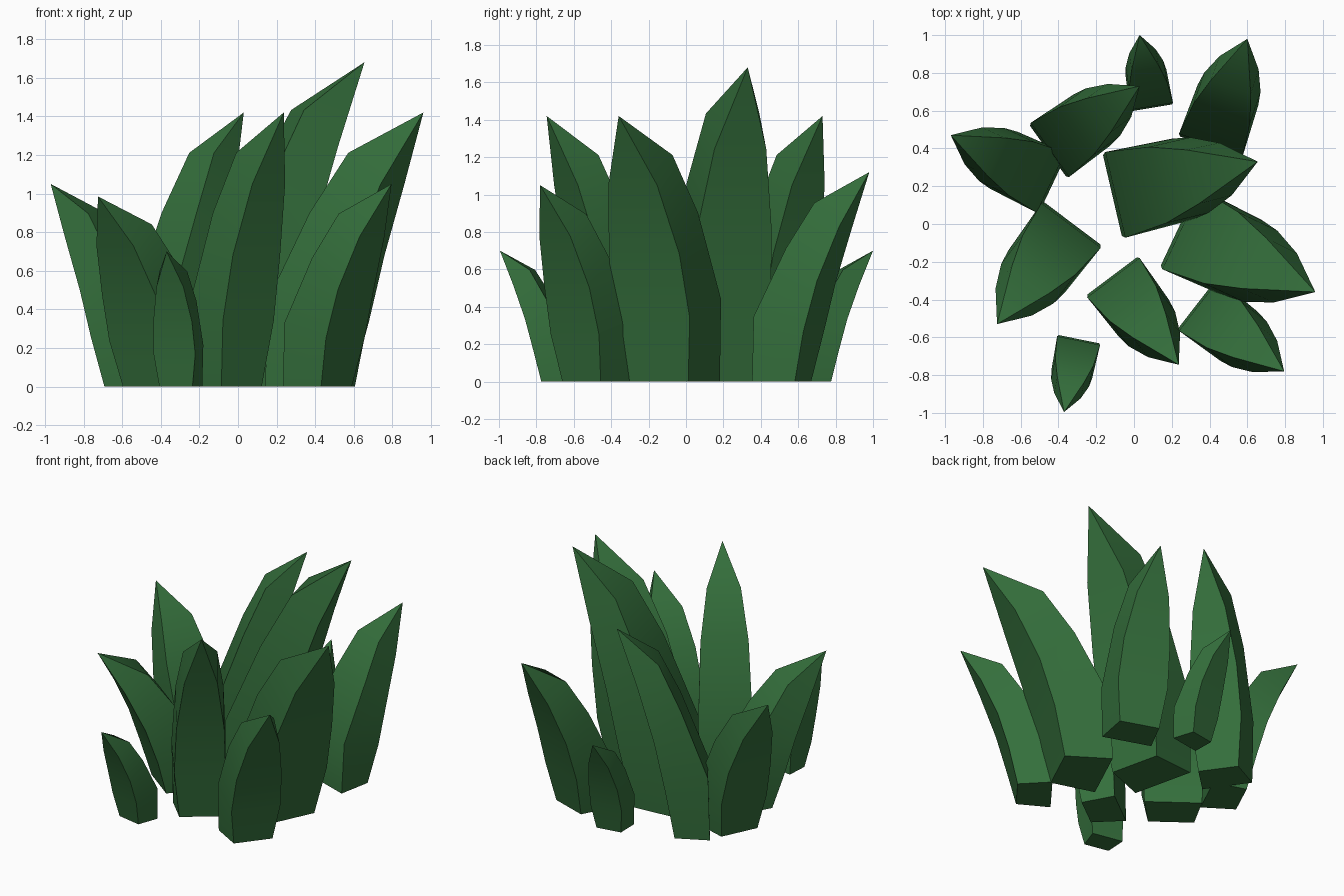
import bpy, bmesh, math

if "Cube" in bpy.data.objects:
    bpy.data.objects.remove(bpy.data.objects["Cube"])

leaf_green = bpy.data.materials.new("leaf green")
leaf_green.diffuse_color = (0.035, 0.16, 0.045, 1)
leaf_green.use_nodes = True
leaf_green.node_tree.nodes["Principled BSDF"].inputs["Base Color"].default_value = leaf_green.diffuse_color

# Unit blade: (inner reach, inner height, inner half width, outer reach, outer height, outer half width)
RINGS = [(0.00, 0.00, 0.277, 0.38, 0.000, 0.222),
         (0.02, 0.31, 0.295, 0.48, 0.240, 0.280),
         (0.31, 0.635, 0.262, 0.60, 0.480, 0.260),
         (0.55, 0.853, 0.186, 0.78, 0.740, 0.180)]


def blade(name, tip, height, angle, reach):
    """One four-sided leaf that curves outward to a point."""
    a = math.radians(angle)
    c, s = math.cos(a), math.sin(a)

    bm = bmesh.new()

    def vert(u, v, z):
        u, v = (u - 1) * reach, v * reach
        return bm.verts.new((tip[0] + u * c - v * s, tip[1] + u * s + v * c, z * height))

    rings = [[vert(iu, iw, iz), vert(iu, -iw, iz), vert(ou, -ow, oz), vert(ou, ow, oz)]
             for iu, iz, iw, ou, oz, ow in RINGS]
    point = vert(1, 0, 1)
    bm.faces.new(rings[0])
    for lo, hi in zip(rings, rings[1:]):
        for i in range(4):
            j = (i + 1) % 4
            bm.faces.new((lo[i], lo[j], hi[j], hi[i]))
    for i in range(4):
        bm.faces.new((rings[-1][i], rings[-1][(i + 1) % 4], point))
    bmesh.ops.recalc_face_normals(bm, faces=bm.faces)
    mesh = bpy.data.meshes.new(name)
    bm.to_mesh(mesh)
    bm.free()
    mesh.materials.append(leaf_green)
    ob = bpy.data.objects.new(name, mesh)
    bpy.context.collection.objects.link(ob)
    bpy.ops.object.select_all(action='DESELECT')
    ob.select_set(True)
    bpy.context.view_layer.objects.active = ob
    bpy.ops.object.shade_smooth_by_angle(angle=math.radians(40))


# Clump of leaves: tip position, height, lean direction, horizontal reach
blade("leaf_back_small", (0.03, 1.00), 0.70, 99.5, 0.39)
blade("leaf_back_right", (0.60, 0.98), 1.12, 71, 0.605)
blade("leaf_back_middle", (0.03, 0.73), 1.42, 35.4, 0.595)
blade("leaf_left", (-0.97, 0.47), 1.05, 154.7, 0.598)
blade("leaf_center_tall", (0.655, 0.33), 1.68, 13.1, 0.79)
blade("leaf_right", (0.96, -0.36), 1.42, -25.2, 0.80)
blade("leaf_front_right", (0.795, -0.78), 1.05, -37.8, 0.583)
blade("leaf_front_middle", (0.237, -0.745), 1.42, -53.1, 0.588)
blade("leaf_front_left", (-0.725, -0.53), 0.985, 233.1, 0.666)
blade("leaf_front_small", (-0.37, -0.995), 0.70, 258.5, 0.393)
